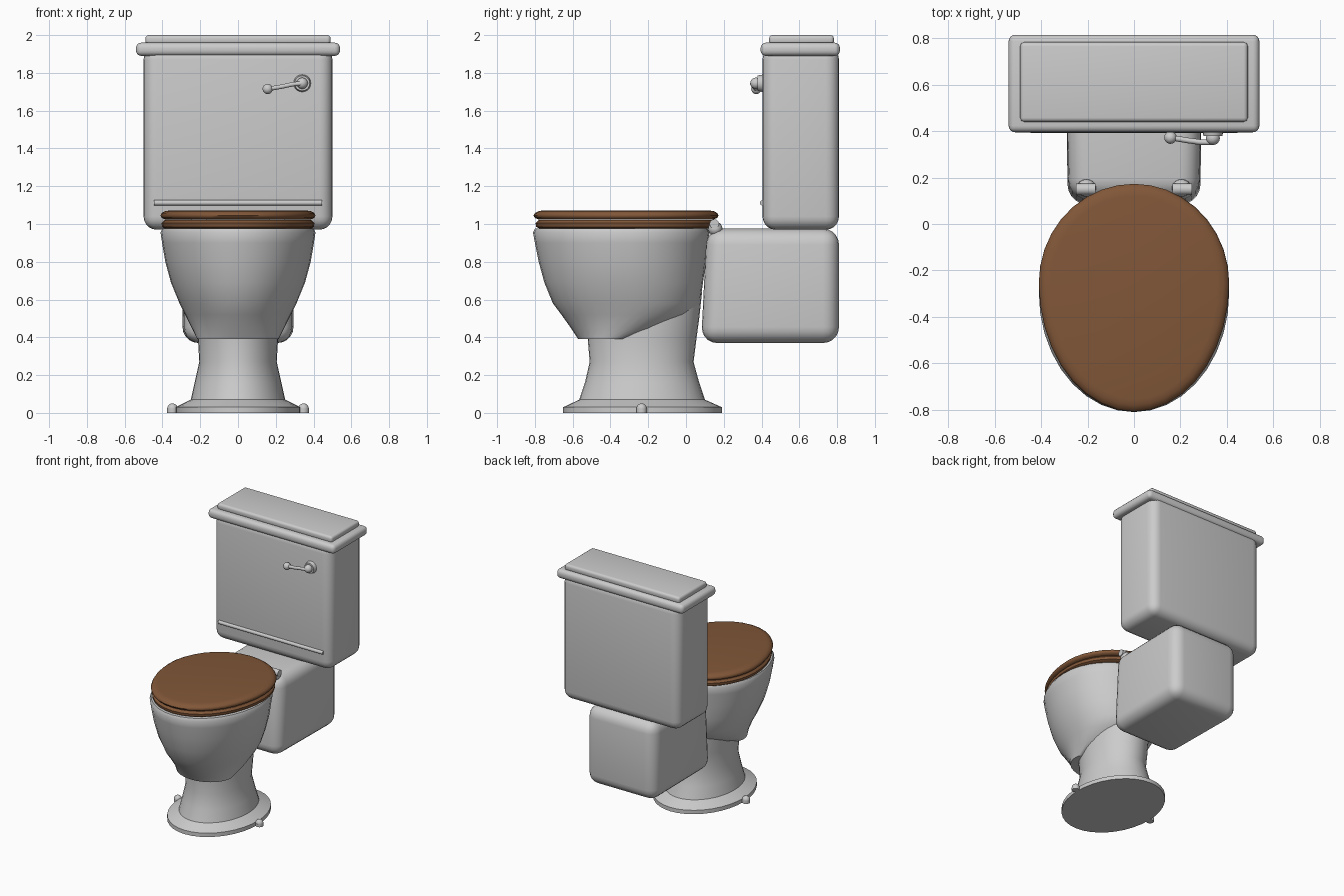
import bpy, bmesh, math
from mathutils import Vector

if "Cube" in bpy.data.objects:
    bpy.data.objects.remove(bpy.data.objects["Cube"])

wood = bpy.data.materials.new("wood")
wood.diffuse_color = (0.22, 0.095, 0.04, 1)
wood.use_nodes = True
wood.node_tree.nodes["Principled BSDF"].inputs["Base Color"].default_value = wood.diffuse_color


def finish(name, bm, mat=None, angle=40):
    bmesh.ops.recalc_face_normals(bm, faces=bm.faces)
    me = bpy.data.meshes.new(name)
    bm.to_mesh(me)
    bm.free()
    ob = bpy.data.objects.new(name, me)
    bpy.context.collection.objects.link(ob)
    if mat:
        me.materials.append(mat)
    bpy.ops.object.select_all(action='DESELECT')
    ob.select_set(True)
    bpy.context.view_layer.objects.active = ob
    bpy.ops.object.shade_smooth_by_angle(angle=math.radians(angle))
    return ob


def loft(name, rings, egg=0.5, mat=None, closed=False, n=36, angle=40):
    """Skin oval rings (z, x radius, front y, back y); egg places the widest point."""
    bm = bmesh.new()
    loops = []
    for z, rx, yf, yb in rings:
        cy = yf + egg * (yb - yf)
        loop = []
        for i in range(n):
            a = 2 * math.pi * i / n
            s = math.sin(a)
            y = cy + s * ((yb - cy) if s > 0 else (cy - yf))
            loop.append(bm.verts.new((rx * math.cos(a), y, z)))
        loops.append(loop)
    pairs = list(zip(loops, loops[1:]))
    if closed:
        pairs.append((loops[-1], loops[0]))
    else:
        bm.faces.new(loops[0])
        bm.faces.new(loops[-1])
    for lo, hi in pairs:
        for i in range(n):
            j = (i + 1) % n
            bm.faces.new((lo[i], lo[j], hi[j], hi[i]))
    return finish(name, bm, mat, angle)


def box(name, x, y0, y1, z0, z1, bevel, seg=4, edit=None):
    bm = bmesh.new()
    bmesh.ops.create_cube(bm, size=1)
    for v in bm.verts:
        v.co = Vector((v.co.x * 2 * x, y0 + (v.co.y + .5) * (y1 - y0),
                       z0 + (v.co.z + .5) * (z1 - z0)))
        if edit:
            edit(v.co)
    bmesh.ops.bevel(bm, geom=bm.edges[:], offset=bevel, segments=seg,
                    profile=0.5, affect='EDGES', clamp_overlap=True)
    return finish(name, bm)


def rod(name, a, b, r1, r2=None, n=20):
    a, b = Vector(a), Vector(b)
    bm = bmesh.new()
    bmesh.ops.create_cone(bm, cap_ends=True, segments=n, radius1=r1,
                          radius2=r1 if r2 is None else r2, depth=(b - a).length)
    rot = (b - a).to_track_quat('Z', 'Y')
    for v in bm.verts:
        v.co = rot @ v.co + (a + b) / 2
    return finish(name, bm)


def ball(name, c, r, scale=(1, 1, 1)):
    bm = bmesh.new()
    bmesh.ops.create_uvsphere(bm, u_segments=16, v_segments=10, radius=r)
    for v in bm.verts:
        v.co = Vector(c) + v.co * Vector(scale)
    return finish(name, bm)


# pedestal foot with flange, narrow waist and neck that runs up into the bowl
loft("pedestal", [(0, .33, -.65, .19), (.03, .33, -.65, .19), (.07, .25, -.565, .10),
                  (.16, .23, -.535, .07), (.27, .205, -.51, .04), (.39, .212, -.52, .055),
                  (.50, .212, -.52, .07), (.64, .21, -.5, .085)])

# hollow bowl, leaning forward
loft("bowl", [(.39, .215, -.57, -.25), (.45, .245, -.61, -.08), (.52, .28, -.66, .03),
              (.58, .31, -.705, .075), (.69, .355, -.75, .09), (.80, .385, -.78, .105),
              (.90, .402, -.8, .115), (.955, .41, -.81, .125), (.975, .40, -.80, .115),
              (.975, .29, -.68, .0), (.80, .27, -.66, -.05), (.60, .16, -.55, -.2)],
     egg=.55)

# seat ring and lid
loft("seat", [(.975, .385, -.775, .14), (.985, .402, -.793, .155), (1.005, .405, -.797, .158),
              (1.02, .39, -.78, .145), (1.022, .27, -.64, -.02), (.975, .27, -.64, -.02)],
     egg=.565, mat=wood, closed=True)
loft("lid", [(1.024, .385, -.78, .145), (1.032, .404, -.80, .165), (1.045, .41, -.808, .173),
             (1.058, .404, -.80, .165), (1.068, .385, -.78, .148), (1.072, .36, -.755, .12)],
     egg=.565, mat=wood, angle=60)


# rear support block, front face leaning back toward the top
def lean(co):
    if co.y < .3 and co.z > .7:
        co.y += .03
        co.x *= .95
    elif co.y < .3:
        co.x *= .97


box("support_block", .295, .08, .81, .37, .975, .085, 5, lean)

# tank, two-step lid and trim strip
box("tank", .50, .405, .81, .97, 1.94, .07, 5)
box("tank_lid", .54, .395, .815, 1.89, 1.96, .028)
box("tank_lid_top", .49, .44, .783, 1.95, 2.0, .018)
rod("tank_trim", (-.445, .405, 1.112), (.445, .405, 1.112), .014)

# flush lever
rod("lever_boss", (.34, .41, 1.745), (.34, .378, 1.745), .047, .04)
ball("lever_hub", (.34, .37, 1.745), .03)
path = [(.34, .352, 1.745), (.29, .352, 1.74), (.23, .36, 1.727), (.16, .372, 1.715)]
curve = bpy.data.curves.new("lever_arm", 'CURVE')
curve.dimensions = '3D'
curve.bevel_depth = .012
curve.bevel_resolution = 3
curve.use_fill_caps = True
sp = curve.splines.new('POLY')
sp.points.add(len(path) - 1)
for p, co in zip(sp.points, path):
    p.co = (*co, 1)
bpy.context.collection.objects.link(bpy.data.objects.new("lever_arm", curve))
ball("lever_knob", (.157, .372, 1.715), .027)

# paired hinges and floor bolt caps
for side, s in (("left", -1), ("right", 1)):
    rod(f"hinge_pin_{side}", (s * .165, .15, 1.0), (s * .25, .15, 1.0), .025)
    ball(f"hinge_mount_{side}", (s * .205, .155, .975), .042, (1, .9, .9))
    rod(f"bolt_post_{side}", (s * .347, -.235, 0), (s * .347, -.235, .022), .028)
    ball(f"bolt_cap_{side}", (s * .347, -.235, .022), .028)
    for v in bpy.data.objects[f"bolt_cap_{side}"].data.vertices:
        v.co.z = max(v.co.z, 0)
